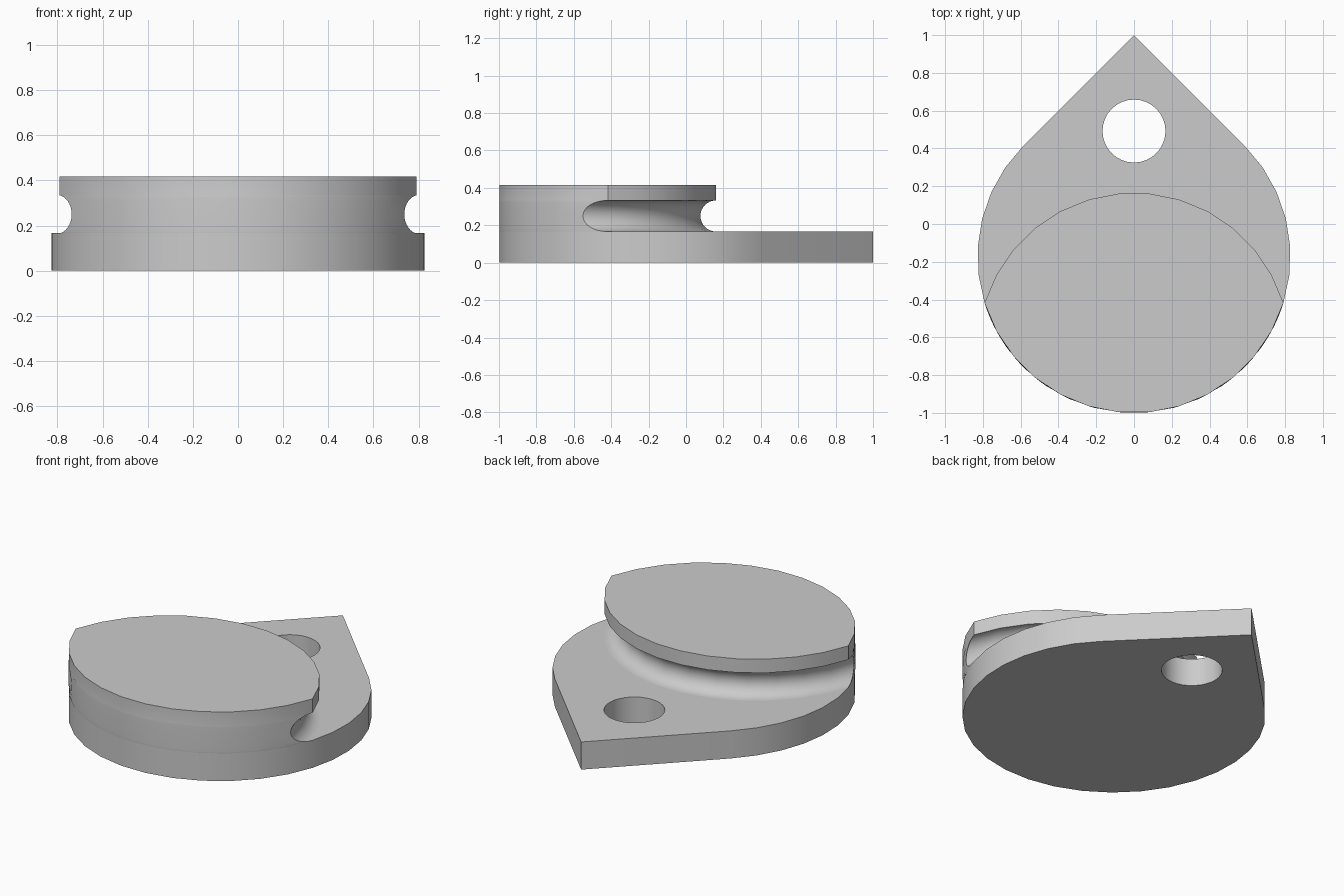
import bpy, bmesh, math
from math import cos, sin, pi, sqrt, radians

cube = bpy.data.objects.get("Cube")
if cube:
    bpy.data.objects.remove(cube)

R = 2 / (1 + sqrt(2))        # radius of the body and of the pad's rear edge
BODY_Y = R - 1               # centre of the round body
OFFSET = 0.492               # shift between body centre and pad centre
PAD_Y = BODY_Y - OFFSET
STEP, HEIGHT = 1 / 6, 5 / 12 # plate thickness, total height
GROOVE = STEP / 2            # groove radius
GROOVE_Z = STEP + GROOVE

grey = bpy.data.materials.new("grey")
grey.use_nodes = True
colour = (0.6, 0.6, 0.6, 1)
grey.diffuse_color = colour
grey.node_tree.nodes["Principled BSDF"].inputs["Base Color"].default_value = colour


def arc(cy, r, a, b, n):
    """n + 1 points of a circle centred on (0, cy), from angle a to b."""
    angles = [a + (b - a) * i / n for i in range(n + 1)]
    return [(r * cos(t), cy + r * sin(t)) for t in angles]


def finish(bm, name):
    bmesh.ops.recalc_face_normals(bm, faces=bm.faces)
    mesh = bpy.data.meshes.new(name)
    bm.to_mesh(mesh)
    bm.free()
    mesh.materials.append(grey)
    obj = bpy.data.objects.new(name, mesh)
    bpy.context.collection.objects.link(obj)
    bpy.ops.object.select_all(action='DESELECT')
    obj.select_set(True)
    bpy.context.view_layer.objects.active = obj
    bpy.ops.object.shade_smooth_by_angle(angle=radians(30))


def lens(r):
    """Overlap of the body circle with a pad circle of radius r."""
    y = (r * r - R * R + BODY_Y ** 2 - PAD_Y ** 2) / (2 * (BODY_Y - PAD_Y))
    x = sqrt(R * R - (y - BODY_Y) ** 2)
    front = math.atan2(y - BODY_Y, x)
    rear = math.atan2(y - PAD_Y, x)
    return (arc(BODY_Y, R, -pi - front, front, 13)[:-1]
            + arc(PAD_Y, r, rear, pi - rear, 13)[:-1])


# Base plate: teardrop with a round hole
corner = -math.asin(OFFSET / 2 / R)
outline = (arc(BODY_Y, R, -5 * pi / 4, -pi - corner, 6)[:-1]
           + arc(BODY_Y, R, -pi - corner, corner, 13)[:-1]
           + arc(BODY_Y, R, corner, pi / 4, 6) + [(0, 1)])
hole = arc(0.492, STEP, 0, 2 * pi, 32)[:-1]
bm = bmesh.new()
for loop in (outline, hole):
    verts = [bm.verts.new((x, y, 0)) for x, y in loop]
    for i, v in enumerate(verts):
        bm.edges.new((verts[i - 1], v))
bmesh.ops.triangle_fill(bm, edges=bm.edges[:], use_beauty=True)
top = bmesh.ops.extrude_face_region(bm, geom=bm.faces[:])["geom"]
bmesh.ops.translate(bm, vec=(0, 0, STEP),
                    verts=[v for v in top if isinstance(v, bmesh.types.BMVert)])
finish(bm, "base_plate")

# Raised pad: lens-shaped layers with a half-round groove along the rear
layers = [(GROOVE_Z - GROOVE * cos(pi * i / 16), R - GROOVE * sin(pi * i / 16))
          for i in range(17)] + [(HEIGHT, R)]
bm = bmesh.new()
rings = [[bm.verts.new((x, y, z)) for x, y in lens(r)] for z, r in layers]
for low, high in zip(rings, rings[1:]):
    for i in range(len(low)):
        bm.faces.new((low[i - 1], low[i], high[i], high[i - 1]))
bm.faces.new(rings[0])
bm.faces.new(rings[-1])
finish(bm, "grooved_pad")
